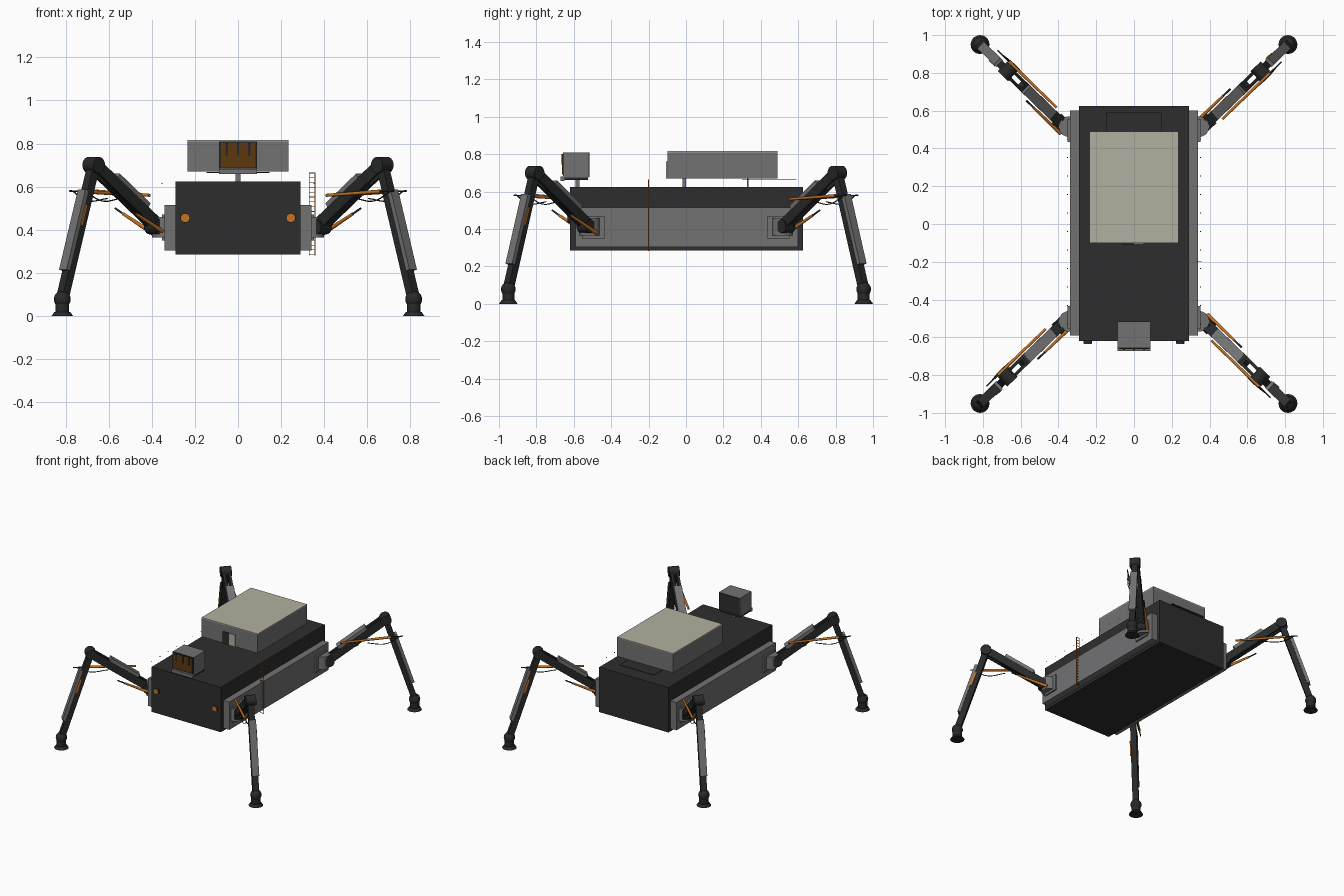
import bpy, bmesh
from math import sqrt
from mathutils import Vector, Matrix

cube = bpy.data.objects.get("Cube")
if cube:
    bpy.data.objects.remove(cube)


def material(name, r, g, b):
    m = bpy.data.materials.new(name)
    m.use_nodes = True
    m.diffuse_color = (r, g, b, 1)
    m.node_tree.nodes["Principled BSDF"].inputs["Base Color"].default_value = (r, g, b, 1)
    return m


HULL = material("hull charcoal", .027, .027, .028)
LEG = material("leg black", .021, .022, .022)
GREY = material("panel grey", .17, .17, .175)
BEIGE = material("lid beige", .45, .43, .35)
ORANGE = material("orange", .58, .17, .015)
BROWN = material("dark amber", .11, .04, .005)


def finish(name, bm, mat):
    bmesh.ops.recalc_face_normals(bm, faces=bm.faces)
    mesh = bpy.data.meshes.new(name)
    bm.to_mesh(mesh)
    bm.free()
    mesh.materials.append(mat)
    ob = bpy.data.objects.new(name, mesh)
    bpy.context.scene.collection.objects.link(ob)
    return ob


def box(name, x, y, z, mat):
    """Axis-aligned box from (low, high) pairs."""
    bm = bmesh.new()
    bmesh.ops.create_cube(bm, size=1)
    for v in bm.verts:
        v.co = [(p[0] + p[1]) / 2 + c * (p[1] - p[0]) for c, p in zip(v.co, (x, y, z))]
    return finish(name, bm, mat)


def beam(name, p, q, side, w, h, mat):
    """Rectangular bar between two points, w wide along side."""
    d = q - p
    n = d.cross(side).normalized()
    frame = Matrix((side * w, n * h, d)).transposed().to_4x4()
    bm = bmesh.new()
    bmesh.ops.create_cube(bm, size=1, matrix=Matrix.Translation((p + q) / 2) @ frame)
    return finish(name, bm, mat)


def rod(name, p, q, r, mat, r2=None, seg=20):
    """Cylinder or cone between two points."""
    p, q = Vector(p), Vector(q)
    d = q - p
    turn = d.to_track_quat('Z', 'Y').to_matrix().to_4x4()
    bm = bmesh.new()
    bmesh.ops.create_cone(bm, cap_ends=True, segments=seg, radius1=r,
                          radius2=r if r2 is None else r2, depth=d.length,
                          matrix=Matrix.Translation((p + q) / 2) @ turn)
    for f in bm.faces:
        f.smooth = len(f.verts) == 4
    for e in bm.edges:
        e.smooth = all(f.smooth for f in e.link_faces)
    return finish(name, bm, mat)


def ball(name, p, r, mat):
    bm = bmesh.new()
    bmesh.ops.create_uvsphere(bm, u_segments=20, v_segments=12, radius=r,
                              matrix=Matrix.Translation(p))
    for f in bm.faces:
        f.smooth = True
    return finish(name, bm, mat)


def cable(name, points, r, mat):
    cu = bpy.data.curves.new(name, 'CURVE')
    cu.dimensions = '3D'
    cu.bevel_depth = r
    cu.bevel_resolution = 1
    sp = cu.splines.new('BEZIER')
    sp.bezier_points.add(len(points) - 1)
    for b, p in zip(sp.bezier_points, points):
        b.co = p
        b.handle_left_type = b.handle_right_type = 'AUTO'
    cu.materials.append(mat)
    bpy.context.scene.collection.objects.link(bpy.data.objects.new(name, cu))


def repeat(ob, count, step):
    m = ob.modifiers.new("Repeat", 'ARRAY')
    m.count = count
    m.use_relative_offset = False
    m.use_constant_offset = True
    m.constant_offset_displace = step


# Hull with side rails, bolts and lamps
box("hull", (-.29, .29), (-.62, .625), (.285, .625), HULL)
for sx, label in ((1, "left"), (-1, "right")):
    xs = sorted((sx * .285, sx * .34))
    box(label + "_rail", xs, (-.59, .6), (.305, .515), GREY)
    bolt = box(label + "_bolt", (sx * .352 - .002, sx * .352 + .002), (-.532, -.528),
               (.613, .617), LEG)
    repeat(bolt, 11, (0, .098, 0))
    x = sx * .245
    rod(label + "_lamp_rim", (x, -.61, .455), (x, -.632, .455), .022, LEG)
    rod(label + "_lamp", (x, -.628, .455), (x, -.635, .455), .02, ORANGE)

# Cargo pod on its tray
box("pod", (-.235, .235), (-.1, .49), (.67, .81), GREY)
box("pod_lid", (-.235, .235), (-.1, .49), (.808, .816), BEIGE)
box("pod_tray", (-.145, .145), (.3, .59), (.664, .668), HULL)
box("pod_post", (-.008, .008), (.325, .335), (.62, .67), GREY)
box("pod_post_front", (-.012, .012), (-.02, 0), (.62, .672), GREY)
box("pod_latch_dark", (-.055, 0), (-.108, -.1), (.67, .76), HULL)
box("pod_latch_light", (0, .05), (-.106, -.1), (.67, .76), BEIGE)

# Sensor head
box("head_shell", (-.088, .088), (-.655, -.52), (.675, .81), GREY)
box("head_base", (-.088, .088), (-.65, -.525), (.662, .676), LEG)
box("head_back", (-.086, .086), (-.522, -.515), (.677, .808), HULL)
box("head_lip", (-.088, .088), (-.672, -.65), (.658, .682), GREY)
box("head_frame", (-.088, .088), (-.658, -.653), (.684, .81), HULL)
box("head_window", (-.078, .078), (-.662, -.656), (.692, .802), BROWN)
for i in (-1, 0, 1):
    box("head_slat", (i * .052 - .005, i * .052 + .005), (-.666, -.66), (.745, .802), LEG)
box("head_post", (-.012, .012), (-.59, -.57), (.62, .665), GREY)

# Ladder strip beside the left rail
for x in (.331, .357):
    box("ladder_rail", (x - .0015, x + .0015), (-.202, -.198), (.282, .665), ORANGE)
rung = box("ladder_rung", (.331, .357), (-.202, -.198), (.283, .286), ORANGE)
repeat(rung, 18, (0, 0, .0223))


# Four identical legs: r runs outwards, s sideways, z up
def leg(label, sx, sy):
    hip = Vector((sx * .36, sy * .51, 0))
    out = Vector((sx * .455, sy * .44, 0)).normalized()
    side = Vector((out.y, -out.x, 0))

    def P(r, s, z):
        return hip + out * r + side * s + Vector((0, 0, z))

    def name(part):
        return label + "_" + part

    # Hip mount
    xs = sorted((sx * .335, sx * .352))
    ys = sorted((sy * .435, sy * .555))
    box(name("hip_plate"), xs, ys, (.35, .47), GREY)
    c = Vector((sx * .343, sy * .515, 0))
    rod(name("hip_turret"), c + Vector((0, 0, .365)), c + Vector((0, 0, .46)), .055, GREY)
    rod(name("hip_pivot"), P(.035, -.036, .415), P(.035, .036, .415), .036, LEG)

    # Upper leg
    hip_r, hip_z, knee_r, knee_z = .02, .415, .43, .7

    def thigh(t, off, s=0):
        return P(hip_r + t * (knee_r - hip_r) - off * .57, s,
                 hip_z + t * (knee_z - hip_z) + off * .82)

    for s in (-.02, .02):
        beam(name("thigh_bar"), thigh(0, 0, s), thigh(1, 0, s), side, .017, .055, LEG)
    beam(name("thigh_core"), thigh(.1, 0), thigh(.75, 0), side, .04, .045, LEG)
    beam(name("thigh_cover"), thigh(.24, .038), thigh(.72, .038), side, .056, .022, GREY)

    # Knee
    rod(name("knee"), P(.43, -.036, .7), P(.43, .036, .7), .038, LEG)

    # Lower leg
    def shin(t, off, s=0):
        return P(.43 + t * .203 + off * .95, s, .7 - t * .62 + off * .31)

    beam(name("shin"), shin(0, 0), shin(1, 0), side, .042, .042, LEG)
    beam(name("shin_cover"), shin(.2, .029), shin(.8, .029), side, .05, .02, GREY)
    beam(name("shin_stripe"), shin(.3, .012, -.026), shin(.46, .012, -.026), side, .008, .012, ORANGE)

    # Ankle and foot
    ball(name("ankle"), P(.633, 0, .078), .039, LEG)
    rod(name("ankle_post"), P(.633, 0, .015), P(.633, 0, .06), .032, LEG)
    rod(name("foot"), P(.633, 0, 0), P(.633, 0, .02), .05, LEG, .036)

    # Actuators and cable
    rod(name("knee_actuator"), P(.11, .042, .56), P(.46, .042, .578), .007, ORANGE, .009, 10)
    rod(name("knee_rod"), P(.4, .042, .576), P(.545, .042, .58), .004, LEG, seg=8)
    rod(name("hip_actuator"), P(.0, -.043, .38), P(.2, -.043, .475), .011, ORANGE, .007, 10)
    rod(name("hip_rod"), P(.18, -.043, .465), P(.25, -.043, .5), .005, LEG, seg=8)
    cable(name("cable"), [P(.52, .042, .577), P(.43, .05, .535), P(.3, .042, .545)], .003, LEG)


for sx, lr in ((1, "left"), (-1, "right")):
    for sy, fb in ((-1, "front"), (1, "rear")):
        leg(fb + "_" + lr, sx, sy)
